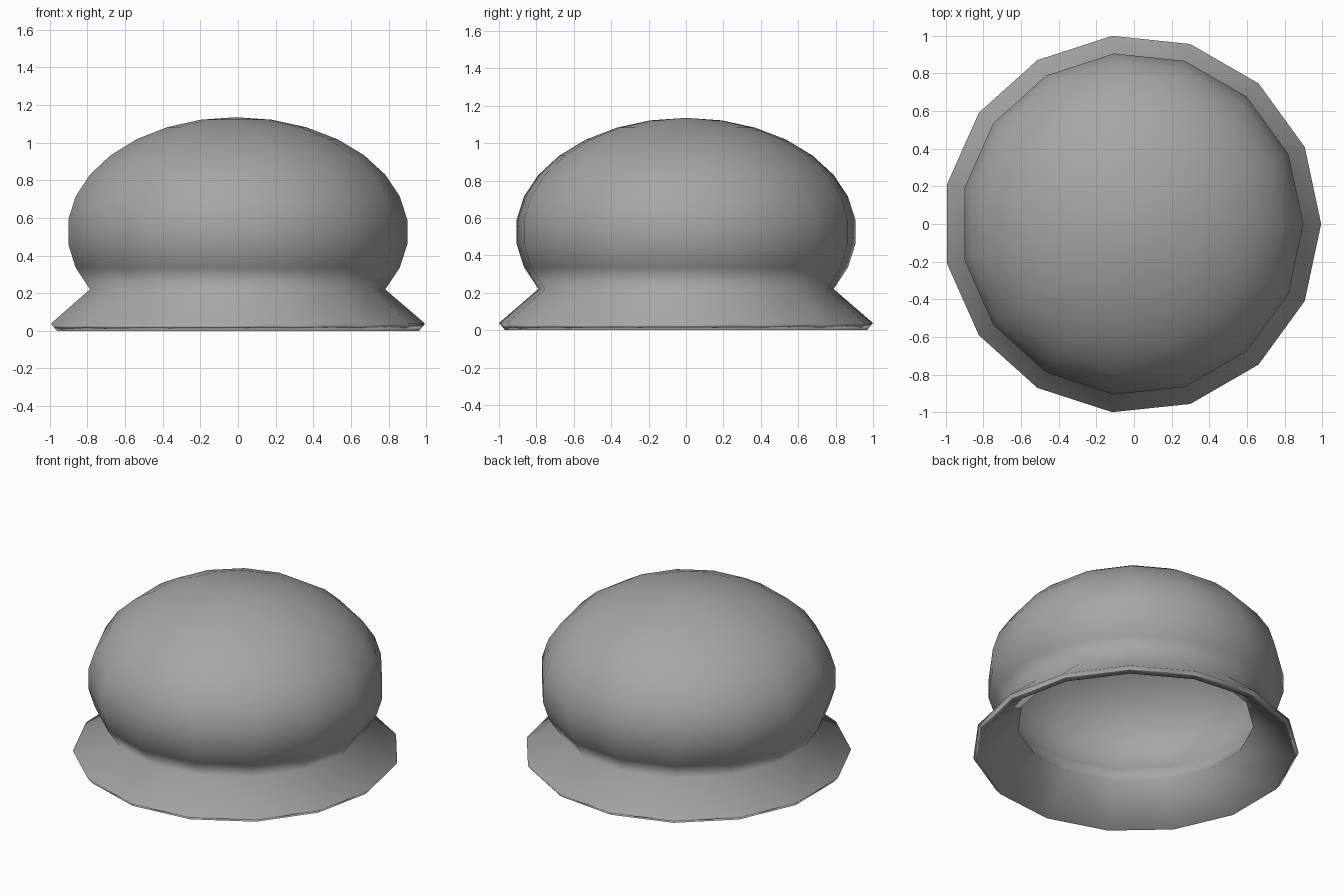
import bpy, bmesh
from math import radians, cos
from mathutils import Matrix

if "Cube" in bpy.data.objects:
    bpy.data.objects.remove(bpy.data.objects["Cube"])

SIDES = 15
RADIUS, HALF_HEIGHT, CENTRE_Z = 0.916, 0.61, 0.525
RIM_RADIUS, RIM_Z, THICKNESS = 1.0055, 0.038, 0.05
# an odd-sided ring is lopsided in x, so shift it to the centre
SHIFT_X = -RIM_RADIUS * (1 - cos(radians(180 / SIDES))) / 2

# Dome: flattened sphere cut off at its 30 degree lower ring, one corner on +x
bm = bmesh.new()
bmesh.ops.create_uvsphere(bm, u_segments=SIDES, v_segments=15, radius=1,
                          matrix=Matrix.Rotation(radians(-90), 4, 'Z'))
bmesh.ops.delete(bm, geom=[v for v in bm.verts if v.co.z < -0.55], context='VERTS')
for v in bm.verts:
    v.co.x *= RADIUS
    v.co.y *= RADIUS
    v.co.z = CENTRE_Z + HALF_HEIGHT * v.co.z

# Brim: extrude the open edge outward and down
edge = [e for e in bm.edges if e.is_boundary]
ring = bmesh.ops.extrude_edge_only(bm, edges=edge)['geom']
for v in ring:
    if isinstance(v, bmesh.types.BMVert):
        k = RIM_RADIUS / v.co.xy.length
        v.co.x *= k
        v.co.y *= k
        v.co.z = RIM_Z
for v in bm.verts:
    v.co.x += SHIFT_X
bmesh.ops.recalc_face_normals(bm, faces=bm.faces)
top = max(bm.faces, key=lambda f: f.calc_center_median().z)
if top.normal.z < 0:
    bmesh.ops.reverse_faces(bm, faces=bm.faces)

mesh = bpy.data.meshes.new("domed_hat")
bm.to_mesh(mesh)
bm.free()
hat = bpy.data.objects.new("domed_hat", mesh)
bpy.context.collection.objects.link(hat)

# Even wall thickness, inward
shell = hat.modifiers.new("wall", 'SOLIDIFY')
shell.thickness = THICKNESS
shell.offset = -1
shell.use_even_offset = True
bpy.context.view_layer.objects.active = hat
hat.select_set(True)
bpy.ops.object.shade_smooth()

# Large faces dominate the smooth shading, keeping the brim crisp
hat.modifiers.new("shading", 'WEIGHTED_NORMAL')

# Plain mid grey
grey = bpy.data.materials.new("grey")
grey.diffuse_color = (0.38, 0.38, 0.38, 1)
grey.use_nodes = True
grey.node_tree.nodes["Principled BSDF"].inputs["Base Color"].default_value = grey.diffuse_color
hat.data.materials.append(grey)
